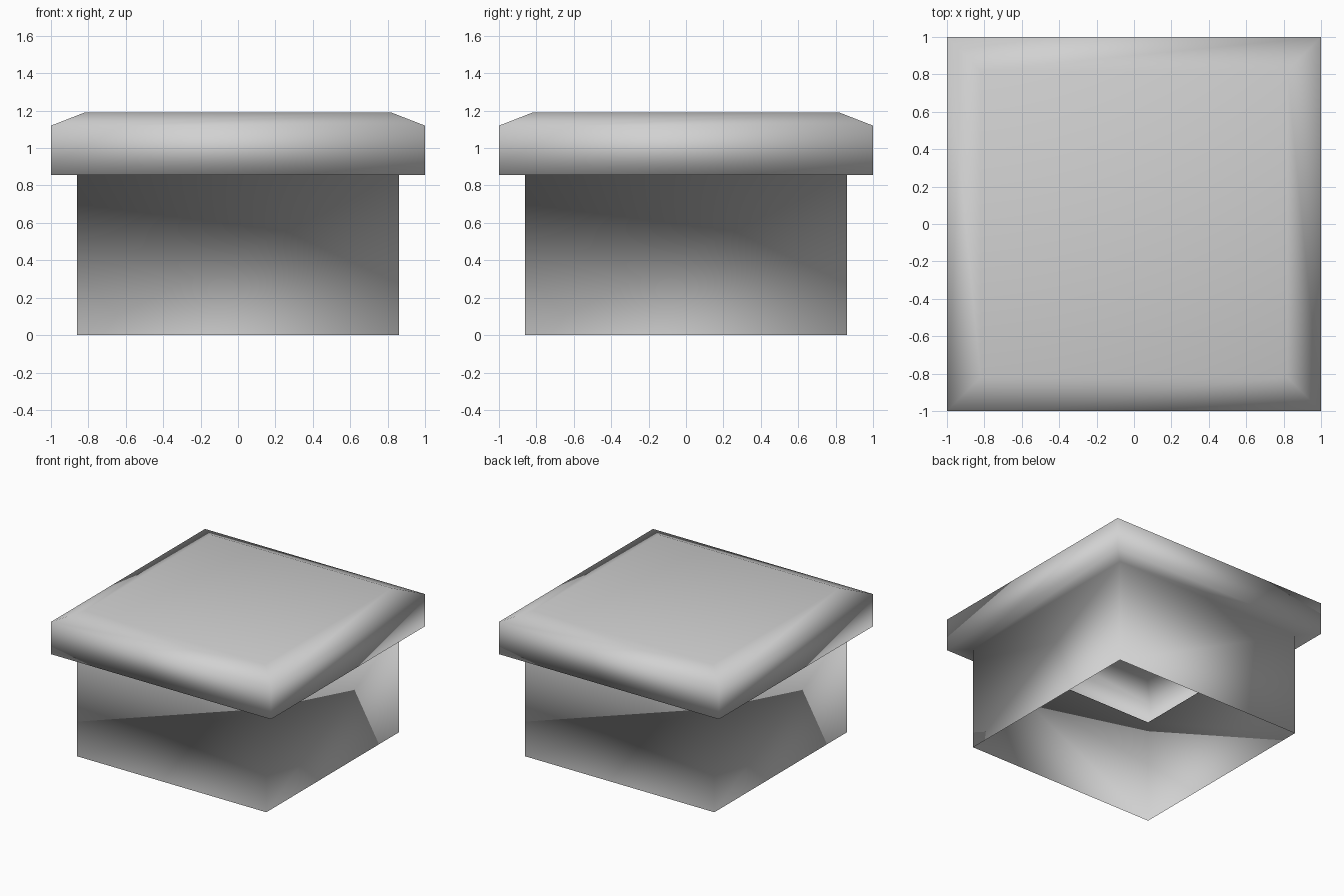
import bpy
import bmesh

# Remove the default cube
cube = bpy.data.objects.get("Cube")
if cube:
    bpy.data.objects.remove(cube, do_unlink=True)

# Single light grey material
grey = bpy.data.materials.new("light_grey")
colour = (0.64, 0.64, 0.64, 1.0)
grey.use_nodes = True
grey.diffuse_color = colour
for node in grey.node_tree.nodes:
    if node.type == 'BSDF_PRINCIPLED':
        node.inputs["Base Color"].default_value = colour

# Half-width and height of each square ring, from the open bottom upwards
profile = [
    (0.86, 0.0),     # skirt bottom
    (0.86, 0.855),   # skirt top
    (1.0, 0.855),    # lid underside rim
    (1.0, 1.12),     # lid side top
    (0.82, 1.19),    # sloped border, inner edge
]
corners = [(-1, -1), (1, -1), (1, 1), (-1, 1)]

# Thin hollow shell: bridge the rings, close the top, leave the bottom open
bm = bmesh.new()
rings = [[bm.verts.new((sx * w, sy * w, z)) for sx, sy in corners]
         for w, z in profile]
for low, high in zip(rings, rings[1:]):
    for i in range(4):
        j = (i + 1) % 4
        bm.faces.new((low[i], low[j], high[j], high[i]))
bm.faces.new(rings[-1])

# Soft shading runs over every edge
for face in bm.faces:
    face.smooth = True

mesh = bpy.data.meshes.new("square_cap")
bm.to_mesh(mesh)
bm.free()
mesh.materials.append(grey)
cap = bpy.data.objects.new("square_cap", mesh)
bpy.context.collection.objects.link(cap)
